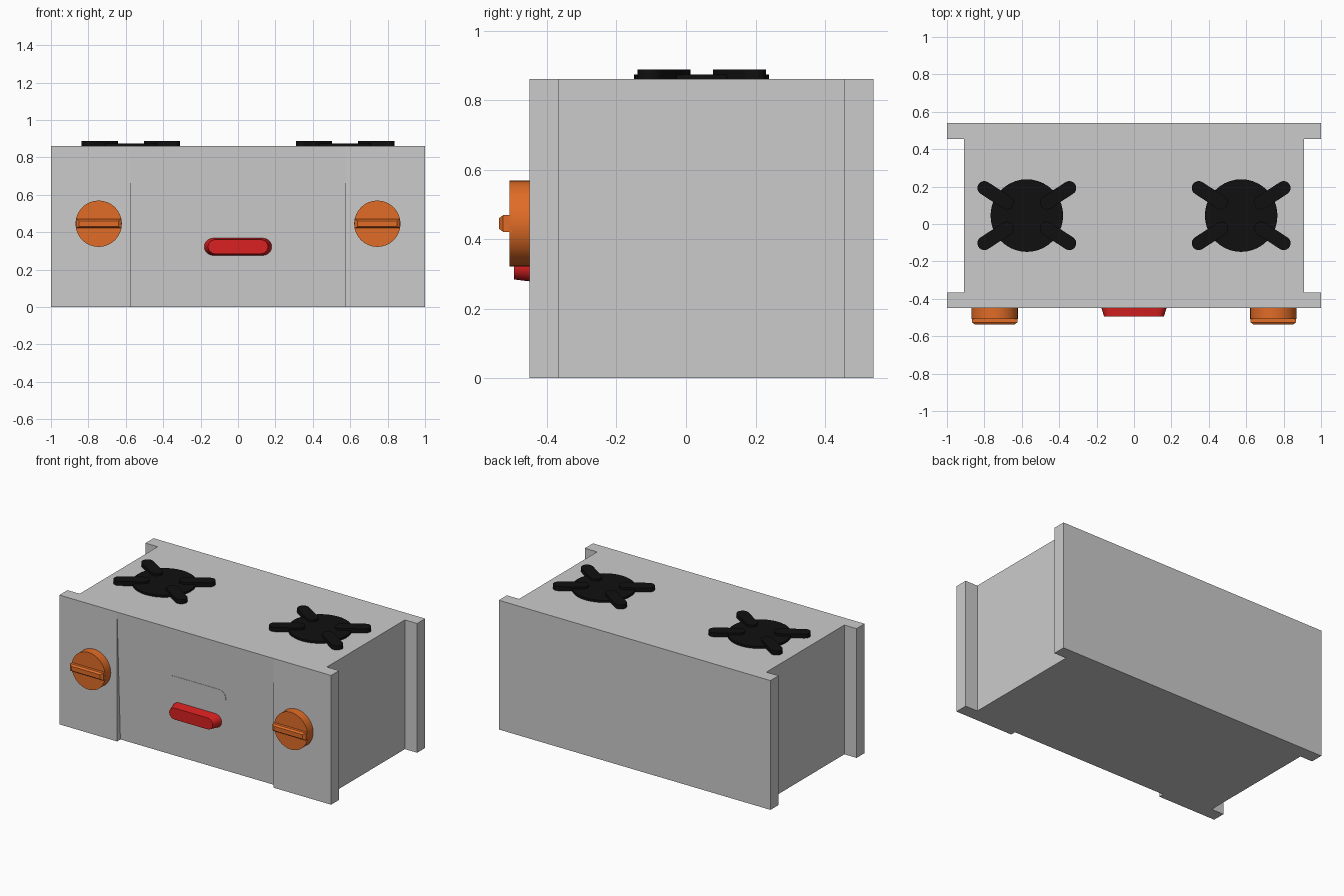
import bpy, bmesh, math
from mathutils import Matrix, Vector

if "Cube" in bpy.data.objects:
    bpy.data.objects.remove(bpy.data.objects["Cube"])


def material(name, rgb):
    m = bpy.data.materials.new(name)
    m.diffuse_color = (*rgb, 1)
    m.use_nodes = True
    m.node_tree.nodes["Principled BSDF"].inputs["Base Color"].default_value = m.diffuse_color
    return m


BLACK = material("black", (0.005, 0.005, 0.005))
ORANGE = material("orange", (0.75, 0.15, 0.02))
RED = material("red", (0.7, 0.015, 0.015))


def loft(name, lower, upper, mat=None, matrix=None, smooth=True):
    """Solid between two matching outlines of 3D points."""
    bm = bmesh.new()
    a = [bm.verts.new(p) for p in lower]
    b = [bm.verts.new(p) for p in upper]
    bm.faces.new(a[::-1])
    bm.faces.new(b)
    n = len(a)
    for i in range(n):
        j = (i + 1) % n
        bm.faces.new((a[i], a[j], b[j], b[i]))
    bmesh.ops.remove_doubles(bm, verts=bm.verts, dist=1e-5)
    bmesh.ops.recalc_face_normals(bm, faces=bm.faces)
    if matrix:
        bm.transform(matrix)
    me = bpy.data.meshes.new(name)
    bm.to_mesh(me)
    bm.free()
    ob = bpy.data.objects.new(name, me)
    bpy.context.collection.objects.link(ob)
    if mat:
        me.materials.append(mat)
    if smooth:
        bpy.ops.object.select_all(action='DESELECT')
        bpy.context.view_layer.objects.active = ob
        ob.select_set(True)
        bpy.ops.object.shade_smooth_by_angle(angle=math.radians(30))
    return ob


def stadium(half, r, z, n=10):
    """Outline of a bar with round ends, lying along x."""
    pts = []
    for cx, start in ((half, -math.pi / 2), (-half, math.pi / 2)):
        for i in range(n + 1):
            t = start + math.pi * i / n
            pts.append((cx + r * math.cos(t), r * math.sin(t), z))
    return pts


def circle(r, z, n=32):
    return [(r * math.cos(2 * math.pi * i / n), r * math.sin(2 * math.pi * i / n), z) for i in range(n)]


def rect(hx, hy, z):
    return [(-hx, -hy, z), (hx, -hy, z), (hx, hy, z), (-hx, hy, z)]


def on_front(x, y, z, tilt=0):
    """Place a part so that its local z points out of the front."""
    return Matrix.Translation((x, y, z)) @ Matrix.Rotation(math.pi / 2 + tilt, 4, 'X')


# Casing: H-shaped plan, centre of the front leans back toward the bottom
H, F, B, REC = 0.86, -0.45, 0.54, 0.035
right = [(0.575, F + REC), (0.575, F), (1, F), (1, F + 0.085), (0.91, F + 0.085),
         (0.91, B - 0.085), (1, B - 0.085), (1, B)]
plan = right + [(-x, y) for x, y in reversed(right)]
top = [(x, F if abs(x) < 0.6 else y) for x, y in plan]
casing = loft("casing", [(x, y, 0) for x, y in plan], [(x, y, H) for x, y in top], smooth=False)

# Flat indicator window lying on the sloping front panel
loft("front_window", stadium(0.169, 0.047, -0.005), stadium(0.169, 0.047, 0.002),
     matrix=on_front(0, F + REC * (1 - 0.493 / H), 0.493, math.atan(REC / H)))

# Red switch with sloped rim
loft("red_switch", stadium(0.137, 0.048, 0), stadium(0.122, 0.038, 0.083), RED,
     on_front(0, -0.412, 0.322))

for side, sx in (("left", -1), ("right", 1)):
    # Control knob and its grip ridge
    loft(side + "_knob", circle(0.124, 0), circle(0.124, 0.058), ORANGE, on_front(sx * 0.745, F, 0.445))
    loft(side + "_knob_grip_base", rect(0.122, 0.024, 0.05), rect(0.122, 0.024, 0.076), ORANGE,
         on_front(sx * 0.745, F, 0.445), False)
    loft(side + "_knob_grip_top", rect(0.122, 0.024, 0.076), rect(0.105, 0.015, 0.088), ORANGE,
         on_front(sx * 0.745, F, 0.445), False)
    # Burner plate with four raised arms
    centre = Matrix.Translation((sx * 0.573, 0.045, H))
    loft(side + "_burner", circle(0.194, -0.005, 40), circle(0.194, 0.014, 40), BLACK, centre)
    for k, ang in enumerate((33, 147, 213, 327)):
        m = centre @ Matrix.Rotation(math.radians(ang), 4, 'Z') @ Matrix.Translation((0.199, 0, 0))
        loft(f"{side}_burner_arm_{k + 1}", stadium(0.072, 0.037, 0), stadium(0.072, 0.037, 0.028), BLACK, m)
